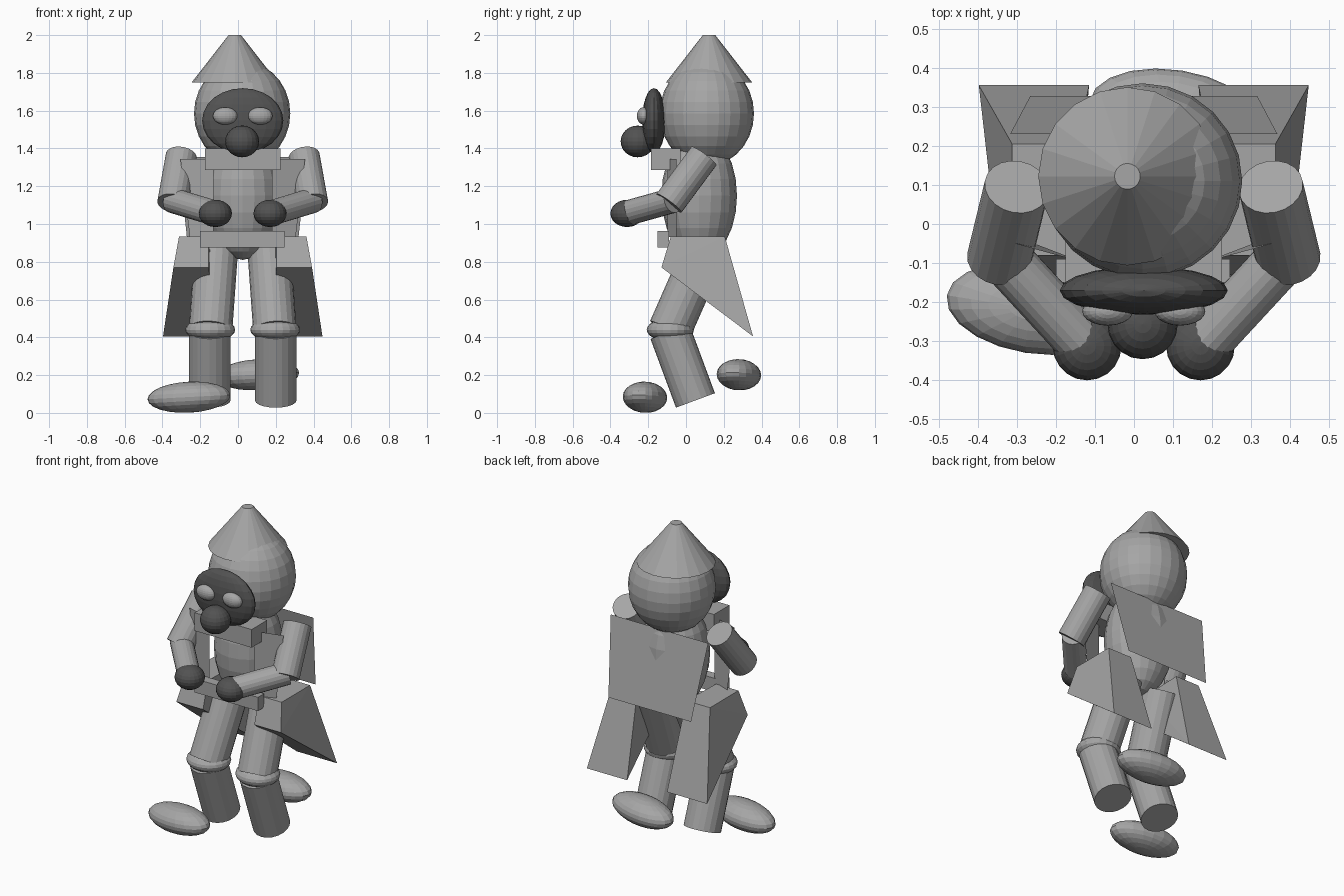
import bpy, bmesh, math
from mathutils import Vector, Matrix

if "Cube" in bpy.data.objects:
    bpy.data.objects.remove(bpy.data.objects["Cube"])

CX = 0.025  # symmetry plane of the figure


def material(name, v):
    m = bpy.data.materials.new(name)
    m.diffuse_color = (v, v, v, 1)
    m.use_nodes = True
    m.node_tree.nodes["Principled BSDF"].inputs["Base Color"].default_value = m.diffuse_color
    return m


GREY = material("grey", 0.38)
DARK = material("dark_grey", 0.085)


def finish(name, bm, mat):
    bmesh.ops.recalc_face_normals(bm, faces=bm.faces[:])
    me = bpy.data.meshes.new(name)
    bm.to_mesh(me)
    bm.free()
    me.materials.append(mat)
    ob = bpy.data.objects.new(name, me)
    bpy.context.collection.objects.link(ob)
    return ob


def ellipsoid(name, c, r, mat=GREY, turn=0.0, tilt=0.0, seg=20, rings=12):
    bm = bmesh.new()
    bmesh.ops.create_uvsphere(bm, u_segments=seg, v_segments=rings, radius=1)
    bm.transform(Matrix.Translation(c) @ Matrix.Rotation(turn, 4, 'Z')
                 @ Matrix.Rotation(tilt, 4, 'Y') @ Matrix.Diagonal((*r, 1)))
    return finish(name, bm, mat)


def tube(name, a, b, r1, r2=None, mat=GREY, seg=20):
    a, b = Vector(a), Vector(b)
    d = b - a
    bm = bmesh.new()
    bmesh.ops.create_cone(bm, cap_ends=True, segments=seg, radius1=r1,
                          radius2=r1 if r2 is None else r2, depth=d.length)
    q = Vector((0, 0, 1)).rotation_difference(d).to_matrix().to_4x4()
    bm.transform(Matrix.Translation((a + b) / 2) @ q)
    return finish(name, bm, mat)


def box(name, lo, hi, mat=GREY):
    lo, hi = Vector(lo), Vector(hi)
    bm = bmesh.new()
    bmesh.ops.create_cube(bm, size=1)
    bm.transform(Matrix.Translation((lo + hi) / 2) @ Matrix.Diagonal((*(hi - lo), 1)))
    return finish(name, bm, mat)


def sheet(name, pts):
    bm = bmesh.new()
    bm.faces.new([bm.verts.new(p) for p in pts])
    return finish(name, bm, GREY)


def hull(name, pts):
    bm = bmesh.new()
    for p in pts:
        bm.verts.new(p)
    bmesh.ops.convex_hull(bm, input=bm.verts[:])
    bmesh.ops.dissolve_limit(bm, angle_limit=0.02, verts=bm.verts[:], edges=bm.edges[:])
    return finish(name, bm, GREY)


# head and hat
ellipsoid("head", (0.022, 0.11, 1.585), (0.255, 0.25, 0.278), seg=24, rings=14)
tube("hat", (-0.017, 0.122, 1.75), (-0.017, 0.122, 2.0), 0.228, 0.033)

# face
ellipsoid("face_mask", (CX, -0.17, 1.547), (0.215, 0.062, 0.172), DARK)
ellipsoid("nose", (0.022, -0.256, 1.437), (0.09, 0.09, 0.084), DARK)

# body, collar and belt
ellipsoid("torso", (CX, 0.07, 1.15), (0.2, 0.2, 0.34))
box("collar", (-0.175, -0.185, 1.285), (0.225, -0.03, 1.4))
box("belt", (-0.2, -0.15, 0.875), (0.245, -0.09, 0.962))

# coat back, a thin sloping sheet
sheet("coat_back", [(CX - 0.342, 0.23, 1.355), (CX + 0.342, 0.23, 1.355),
                    (CX + 0.29, 0.328, 0.88), (CX - 0.29, 0.328, 0.88)])

# paired parts
for s, side in ((-1, "left"), (1, "right")):
    def X(x):
        return CX + s * x

    ellipsoid("eye_" + side, (X(0.0925), -0.223, 1.572), (0.065, 0.037, 0.046))
    # coat front, a thin sheet slanting outwards
    sheet("coat_front_" + side, [(X(0.155), -0.098, 1.345), (X(0.33), -0.05, 1.345),
                                 (X(0.28), -0.05, 0.93), (X(0.155), -0.098, 0.93)])
    # coat tail wedge: (y, z, inner x, outer x)
    rows = ((-0.08, 0.935, 0.18, 0.337), (0.205, 0.935, 0.17, 0.337),
            (-0.13, 0.77, 0.18, 0.367), (0.355, 0.405, 0.14, 0.422))
    hull("coat_tail_" + side, [(X(x), y, z) for y, z, a, b in rows for x in (a, b)])
    # arms
    tube("upper_arm_" + side, (X(0.325), 0.095, 1.36), (X(0.37), -0.09, 1.11), 0.083)
    tube("forearm_" + side, (X(0.372), -0.07, 1.125), (X(0.15), -0.31, 1.058), 0.067)
    ellipsoid("hand_" + side, (X(0.145), -0.312, 1.056), (0.088, 0.088, 0.072), DARK)
    # legs
    tube("thigh_" + side, (X(0.14), 0.1, 0.86), (X(0.17), -0.085, 0.44), 0.115)
    ellipsoid("knee_" + side, (X(0.172), -0.083, 0.44), (0.132, 0.125, 0.062))
    tube("shin_" + side, (X(0.175), -0.085, 0.43), (X(0.175), 0.05, 0.066), 0.11)

# feet: one in front, one behind
turn, tilt = math.radians(-9), math.radians(-3)
ellipsoid("front_foot", (-0.26, -0.217, 0.083), (0.222, 0.114, 0.082), GREY, turn, tilt)
ellipsoid("back_foot", (0.105, 0.28, 0.202), (0.222, 0.114, 0.082), GREY, turn, tilt)
